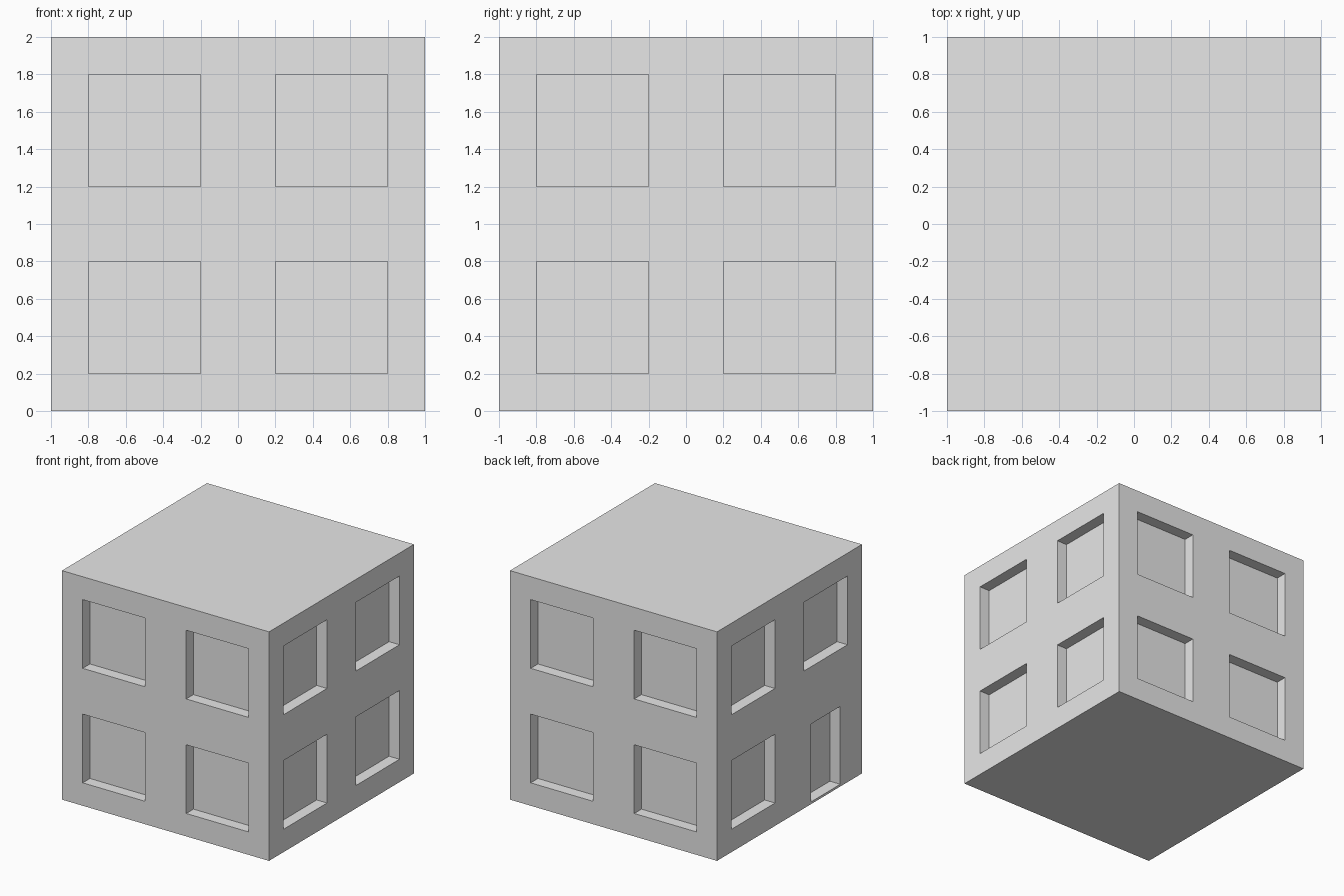
import bpy
import bmesh
from math import pi
from mathutils import Matrix, Vector

default_cube = bpy.data.objects.get("Cube")
if default_cube:
    bpy.data.objects.remove(default_cube, do_unlink=True)

RECESS = 0.1

grey = bpy.data.materials.new("plain grey")
grey.use_nodes = True
colour = (0.8, 0.8, 0.8, 1)
grey.diffuse_color = colour
grey.node_tree.nodes["Principled BSDF"].inputs["Base Color"].default_value = colour


def add_box(bm, centre, size, turn=0):
    """Add a box, turned about the z axis."""
    matrix = (Matrix.Rotation(turn, 4, "Z") @ Matrix.Translation(centre)
              @ Matrix.Diagonal((*size, 1)))
    bmesh.ops.create_cube(bm, size=1, matrix=matrix)


def make_object(name, bm):
    mesh = bpy.data.meshes.new(name)
    bm.to_mesh(mesh)
    bm.free()
    mesh.materials.append(grey)
    obj = bpy.data.objects.new(name, mesh)
    bpy.context.collection.objects.link(obj)
    return obj


# Solid building block
bm = bmesh.new()
add_box(bm, Vector((0, 0, 1)), (2, 2, 2))
building = make_object("building", bm)

# Openings: four per wall, with a door in one corner of the -x wall
bm = bmesh.new()
for wall in range(4):
    for across in (-0.5, 0.5):
        for height in (0.5, 1.5):
            is_door = wall == 3 and across > 0 and height < 1
            if is_door:
                centre, size = Vector((across, -1, 0.36)), (0.4, 2 * RECESS, 0.68)
            else:
                centre, size = Vector((across, -1, height)), (0.6, 2 * RECESS, 0.6)
            add_box(bm, centre, size, wall * pi / 2)
cutter = make_object("opening_cutter", bm)
cutter.hide_render = True

# Cut the recesses and discard the cutter
cut = building.modifiers.new("openings", "BOOLEAN")
cut.operation = "DIFFERENCE"
cut.solver = "EXACT"
cut.object = cutter
bpy.context.view_layer.objects.active = building
bpy.ops.object.modifier_apply(modifier=cut.name)
bpy.data.objects.remove(cutter, do_unlink=True)
